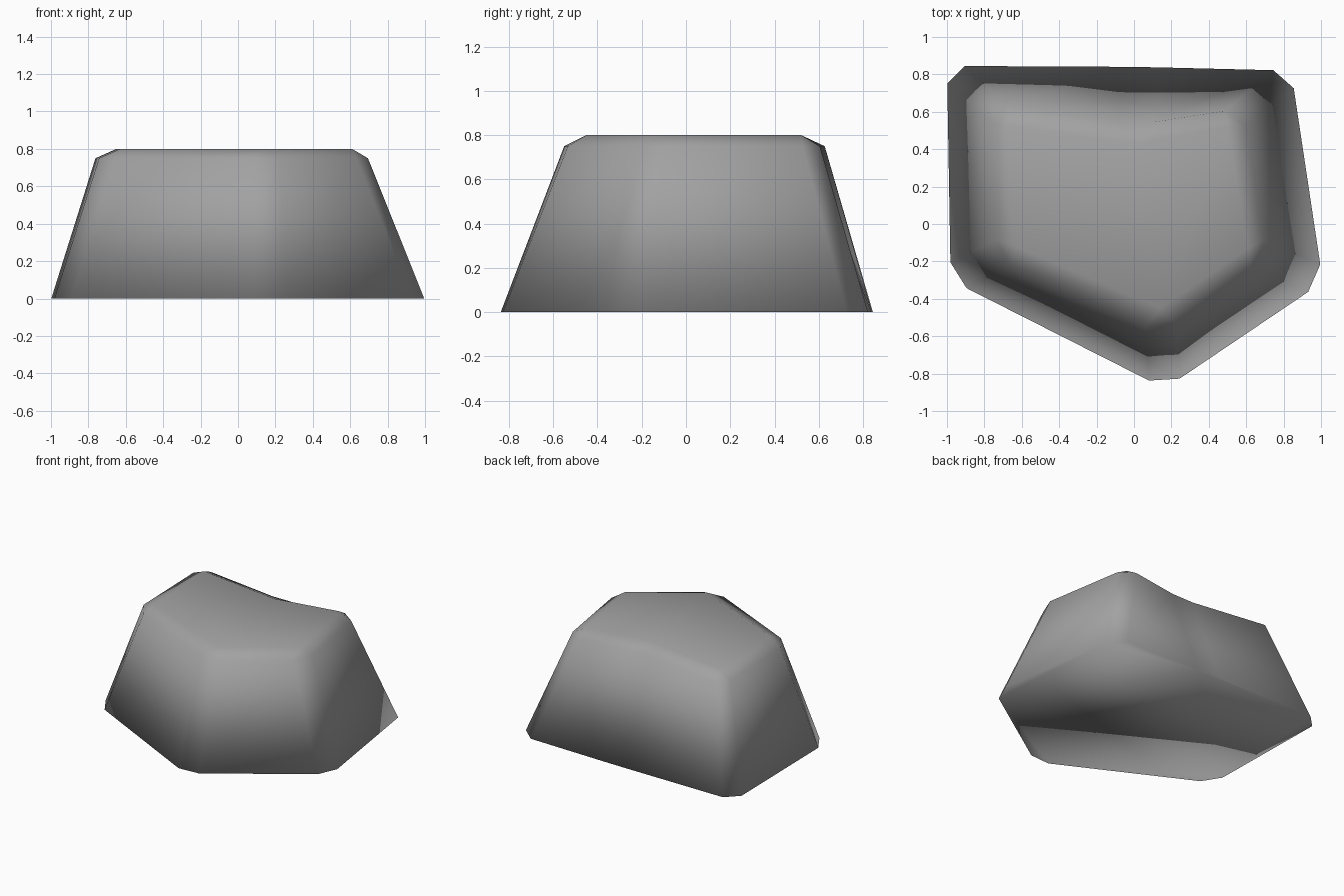
import bpy, bmesh
from mathutils import Vector

if "Cube" in bpy.data.objects:
    bpy.data.objects.remove(bpy.data.objects["Cube"])

# Six corners of the rock, anticlockwise from front-left, at base, shoulder and crown
BASE = [(-.98, -.30), (.165, -.88), (1.01, -.31), (.84, .82), (.02, .84), (-1.0, .845)]
SHOULDER = [(-.74, -.18), (.15, -.59), (.71, -.18), (.58, .62), (.01, .53), (-.765, .64)]
CROWN = [(-.63, -.12), (.14, -.45), (.61, -.13), (.50, .52), (0, .43), (-.65, .52)]


def clipped(corners, z, cut=0.095):
    """Ring with every corner clipped: two points per corner."""
    pts = [Vector((x, y, z)) for x, y in corners]
    ring = []
    for i, p in enumerate(pts):
        for q in (pts[i - 1], pts[(i + 1) % len(pts)]):
            ring.append(p + (q - p).normalized() * cut)
    return ring


bm = bmesh.new()
base = [bm.verts.new(p) for p in clipped(BASE, 0)]
mid = [bm.verts.new(p) for p in clipped(SHOULDER, 0.75)]
top = [bm.verts.new((x, y, 0.8)) for x, y in CROWN]

# Walls and clipped corners
n = len(base)
for i in range(n):
    j = (i + 1) % n
    bm.faces.new((base[i], base[j], mid[j], mid[i]))
# Bevelled rim: a triangle per corner and a strip per side
for k in range(6):
    a, b, c = 2 * k, 2 * k + 1, (2 * k + 2) % n
    bm.faces.new((mid[a], mid[b], top[k]))
    bm.faces.new((mid[b], mid[c], top[(k + 1) % 6], top[k]))
# Flat crown and underside
bm.faces.new(top)
bm.faces.new(base[::-1])
bmesh.ops.recalc_face_normals(bm, faces=bm.faces)
for f in bm.faces:
    f.smooth = True

mesh = bpy.data.meshes.new("rock")
bm.to_mesh(mesh)
bm.free()
stone = bpy.data.materials.new("stone_grey")
stone.diffuse_color = (0.36, 0.36, 0.36, 1)
stone.use_nodes = True
stone.node_tree.nodes["Principled BSDF"].inputs["Base Color"].default_value = stone.diffuse_color
mesh.materials.append(stone)
rock = bpy.data.objects.new("rock", mesh)
bpy.context.collection.objects.link(rock)
